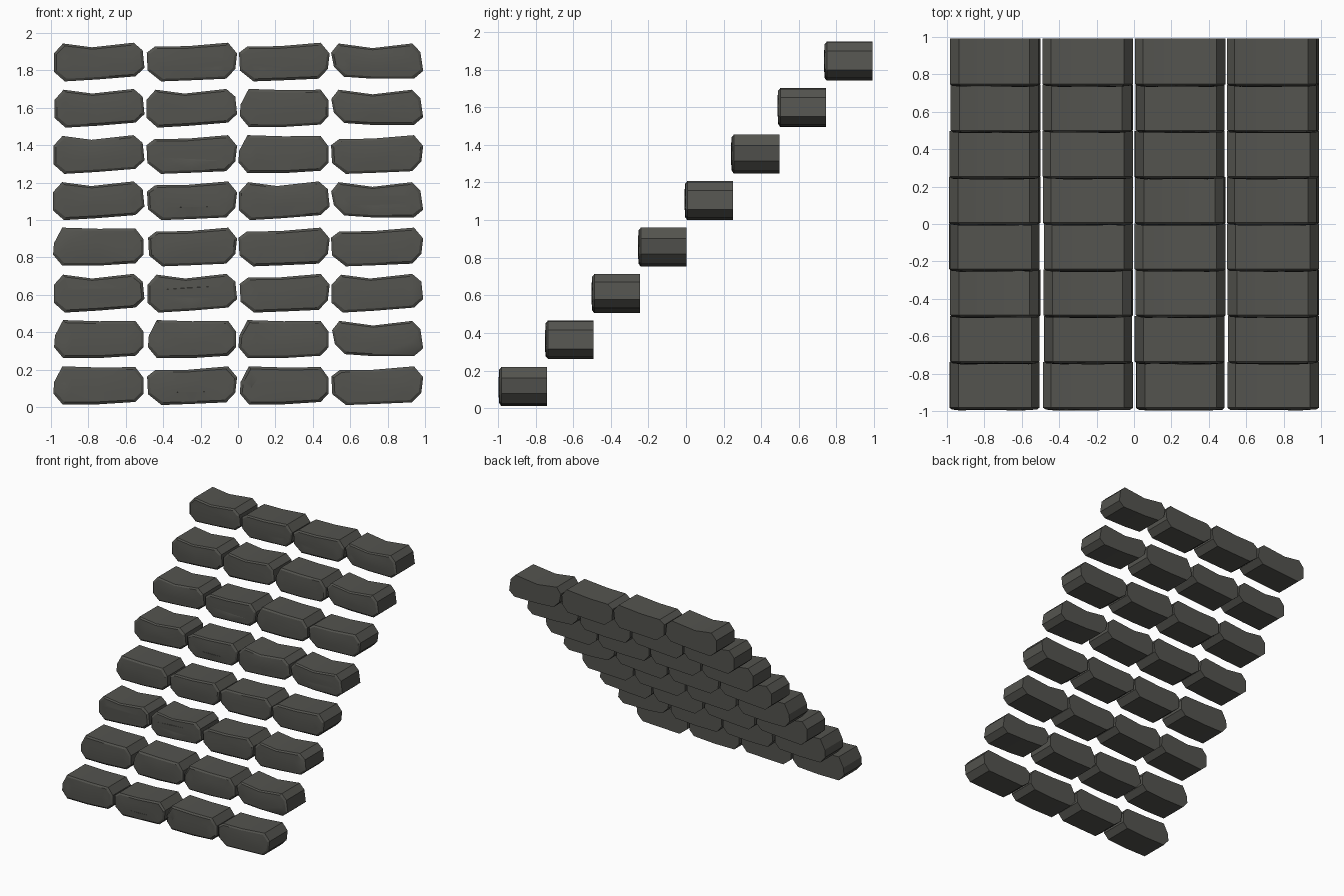
import bpy, bmesh, random
from mathutils import Vector

if "Cube" in bpy.data.objects:
    bpy.data.objects.remove(bpy.data.objects["Cube"])

random.seed(4)

stone = bpy.data.materials.new("dark grey stone")
stone.diffuse_color = (0.088, 0.088, 0.078, 1)
stone.use_nodes = True
stone.node_tree.nodes["Principled BSDF"].inputs["Base Color"].default_value = stone.diffuse_color

# Stone outlines in a unit box, clockwise from the left side
PROFILES = {
    "twin": [(0, .25), (0, .72), (.10, .98), (.42, .88), (.88, 1), (.98, .80),
             (1, .35), (.90, .13), (.48, .05), (.12, 0)],
    "flat": [(0, .30), (.01, .60), (.10, 1), (.50, .97), (.90, .98), (.99, .70),
             (.99, .30), (.90, .08), (.50, .02), (.10, .02)],
    "slope": [(.01, .28), (0, .74), (.09, .90), (.45, .91), (.90, 1), (1, .72),
              (.98, .32), (.88, .07), (.50, .03), (.16, 0)],
    "drop": [(.03, .38), (0, .74), (.08, .98), (.45, .86), (.88, .98), (.97, .76),
             (1, .27), (.90, .07), (.45, .07), (.14, .12)],
}
CODES = {"t": "twin", "f": "flat", "s": "slope", "d": "drop"}
# One letter per stone, bottom step first
ROWS = ["fsfs", "fffd", "ttst", "fsss", "tstd", "tsfs", "ttfd", "tssd"]
COLUMNS = [(-.99, -.50), (-.49, -.005), (0, .49), (.495, .99)]
STEP, DEPTH, HEIGHT = .2472, .26, .207


def make_stone(name, outline, y0):
    """Extruded outline with a bevelled, chipped front face."""
    bm = bmesh.new()
    n = len(outline)
    mid = sum((Vector(p) for p in outline), Vector((0, 0))) / n

    def ring(inset, squash, y, rough):
        verts = []
        for p in outline:
            d = Vector(p) - mid
            sx, sz = 1 - inset / .245, 1 - inset / .105
            verts.append(bm.verts.new((mid.x + d.x * sx, y + random.uniform(0, rough),
                                       mid.y + d.y * sz * squash)))
        return verts

    rings = [ring(0, 1, y0 + DEPTH, 0), ring(0, 1, y0 + .016, 0),
             ring(.014, 1, y0 + .004, .004), ring(.06, .8, y0, .005)]
    for a, b in zip(rings, rings[1:]):
        for k in range(n):
            m = (k + 1) % n
            bm.faces.new((a[k], a[m], b[m], b[k]))
    bm.faces.new(rings[0])
    bm.faces.new(rings[-1])
    bmesh.ops.triangulate(bm, faces=[f for f in bm.faces
                                     if all(v.co.y < y0 + .012 for v in f.verts)])
    bmesh.ops.recalc_face_normals(bm, faces=bm.faces)
    mesh = bpy.data.meshes.new(name)
    bm.to_mesh(mesh)
    bm.free()
    mesh.materials.append(stone)
    ob = bpy.data.objects.new(name, mesh)
    bpy.context.collection.objects.link(ob)
    bpy.context.view_layer.objects.active = ob
    ob.select_set(True)


# Eight rising steps of four stones each
for i, row in enumerate(ROWS):
    z0 = .011 + STEP * i
    for j, code in enumerate(row):
        xa, xb = COLUMNS[j]
        xa += random.uniform(0, .01)
        outline = [(xa + u * (xb - xa), z0 + v * HEIGHT) for u, v in PROFILES[CODES[code]]]
        make_stone(f"step_{i + 1}_stone_{j + 1}", outline, -.998 + STEP * i)

bpy.ops.object.shade_smooth_by_angle(angle=.4)
